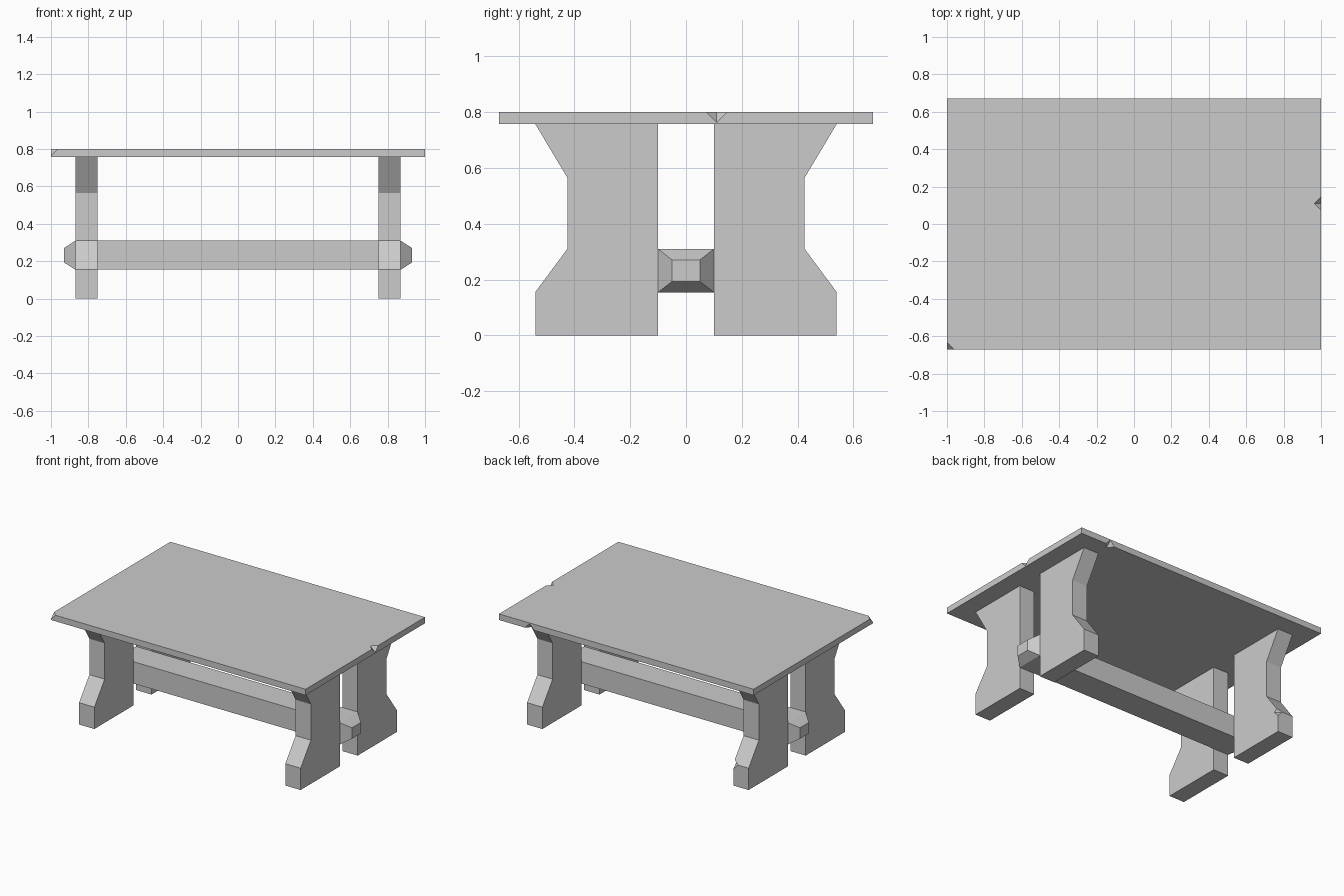
import bpy
import bmesh
from mathutils import Matrix, Vector

if "Cube" in bpy.data.objects:
    bpy.data.objects.remove(bpy.data.objects["Cube"], do_unlink=True)

GREY = (0.6, 0.6, 0.6, 1.0)
grey = bpy.data.materials.new("plain_grey")
grey.use_nodes = True
grey.diffuse_color = GREY
grey.node_tree.nodes["Principled BSDF"].inputs["Base Color"].default_value = GREY


def finish(name, bm):
    bmesh.ops.recalc_face_normals(bm, faces=bm.faces[:])
    mesh = bpy.data.meshes.new(name)
    bm.to_mesh(mesh)
    bm.free()
    mesh.materials.append(grey)
    obj = bpy.data.objects.new(name, mesh)
    bpy.context.collection.objects.link(obj)
    return obj


def box(size, centre):
    bm = bmesh.new()
    matrix = Matrix.Translation(centre) @ Matrix.Diagonal((*size, 1))
    bmesh.ops.create_cube(bm, size=1, matrix=matrix)
    return bm


def chip(obj, centre, radius=0.037):
    """Knock a small faceted nick out of an edge or corner with an octahedron."""
    bm = bmesh.new()
    for axis in range(3):
        for sign in (-1, 1):
            point = Vector(centre)
            point[axis] += sign * radius
            bm.verts.new(point)
    bmesh.ops.convex_hull(bm, input=bm.verts[:])
    cutter = finish("chip_cutter", bm)
    cutter.hide_render = True
    mod = obj.modifiers.new("chip", "BOOLEAN")
    mod.operation = "DIFFERENCE"
    mod.solver = "EXACT"
    mod.object = cutter
    bpy.context.view_layer.objects.active = obj
    bpy.ops.object.modifier_apply(modifier=mod.name)
    bpy.data.objects.remove(cutter, do_unlink=True)


# Table top with worn nicks
TOP, UNDER = 0.8, 0.757
table_top = finish("table_top", box((2, 1.34, TOP - UNDER), (0, 0, (TOP + UNDER) / 2)))
chip(table_top, (1, 0.11, TOP))
chip(table_top, (-1, -0.67, TOP))
chip(table_top, (0.76, 0.67, UNDER))

# Four waisted plank legs, extruded from one profile of (y, z)
PROFILE = [(0.1, 0), (0.54, 0), (0.54, 0.155), (0.425, 0.31),
           (0.425, 0.565), (0.54, UNDER), (0.1, UNDER)]
INNER, OUTER = 0.75, 0.87


def leg(name, side, depth):
    bm = bmesh.new()
    face = bm.faces.new([bm.verts.new((side * INNER, depth * y, z)) for y, z in PROFILE])
    result = bmesh.ops.extrude_face_region(bm, geom=[face])
    moved = [v for v in result["geom"] if isinstance(v, bmesh.types.BMVert)]
    bmesh.ops.translate(bm, verts=moved, vec=(side * (OUTER - INNER), 0, 0))
    return finish(name, bm)


legs = {}
for side, side_name in ((1, "left"), (-1, "right")):
    for depth, depth_name in ((-1, "front"), (1, "back")):
        name = f"{depth_name}_{side_name}_leg"
        legs[name] = leg(name, side, depth)
chip(legs["back_right_leg"], (-INNER, 0.54, 0.155))

# Stretcher beam between the legs, with tapered ends
BEAM_Z = 0.232
bm = box((2 * OUTER, 0.2, 0.155), (0, 0, BEAM_Z))
ends = [f for f in bm.faces if abs(f.calc_center_median().x) > 0.5]
for face in bmesh.ops.extrude_discrete_faces(bm, faces=ends)["faces"]:
    for v in face.verts:
        v.co.x *= 0.93 / OUTER
        v.co.y *= 0.5
        v.co.z = BEAM_Z + (v.co.z - BEAM_Z) * 0.5
finish("stretcher_beam", bm)
